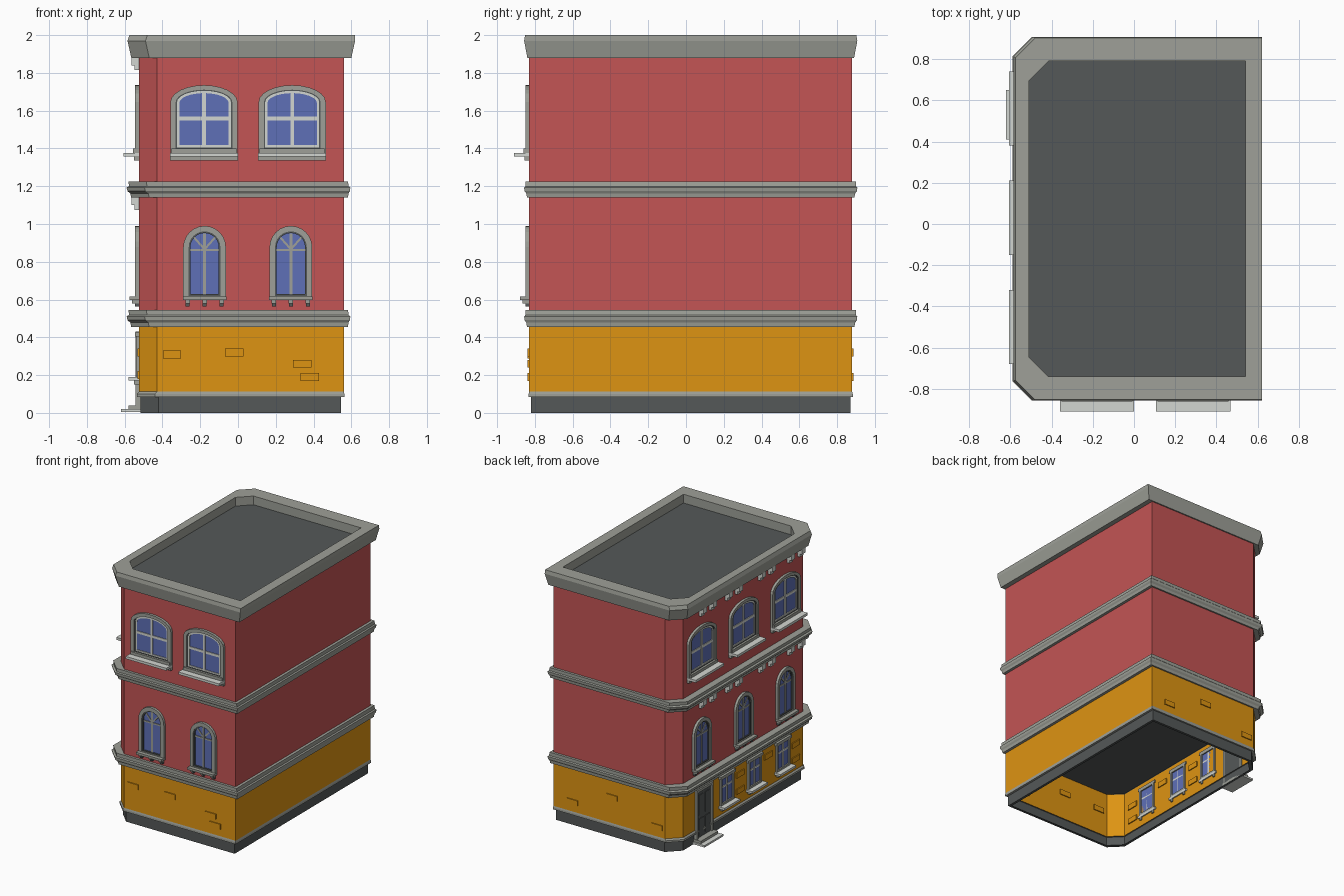
import bpy, bmesh, math
from mathutils import Matrix

if "Cube" in bpy.data.objects:
    bpy.data.objects.remove(bpy.data.objects["Cube"])

def material(name, rgb):
    m = bpy.data.materials.new(name)
    m.diffuse_color = (*rgb, 1)
    m.use_nodes = True
    m.node_tree.nodes["Principled BSDF"].inputs["Base Color"].default_value = m.diffuse_color
    return m

RED = material("red brick", (.546, .089, .089))
ORANGE = material("ochre plaster", (.73, .296, .006))
TRIM = material("grey stone", (.342, .352, .314))
LIGHT = material("light stone", (.65, .67, .635))
DARK = material("dark slate", (.089, .098, .098))
GLASS = material("blue glass", (.112, .162, .474))
MATS = [RED, ORANGE, TRIM, LIGHT, DARK, GLASS]

def add_object(name, mesh, matrix=None):
    o = bpy.data.objects.new(name, mesh)
    bpy.context.collection.objects.link(o)
    if matrix:
        o.matrix_world = matrix
    return o

def finish(bm, name):
    bmesh.ops.recalc_face_normals(bm, faces=bm.faces)
    me = bpy.data.meshes.new(name)
    bm.to_mesh(me)
    bm.free()
    for m in MATS:
        me.materials.append(m)
    return me

# ---- building shell: lofted rings of the footprint with two cut corners ----
X0, X1, Y0, Y1, CUT = -.525, .56, -.83, .88, .095

def ring(bm, z, l=0, r=0, y=0):
    a, b, c, d = X0 - l, X1 + r, Y0 - y, Y1 + y
    pts = [(a + CUT, c), (b, c), (b, d), (a + CUT, d), (a, d - CUT), (a, c + CUT)]
    return [bm.verts.new((p[0], p[1], z)) for p in pts]

def loft(name, rows, mat, cap=False):
    bm = bmesh.new()
    rings = [ring(bm, *row) for row in rows]
    for p, q in zip(rings, rings[1:]):
        for i in range(6):
            j = (i + 1) % 6
            bm.faces.new((p[i], p[j], q[j], q[i]))
    if cap:
        bm.faces.new(rings[-1])
    for f in bm.faces:
        f.material_index = MATS.index(mat)
    add_object(name, finish(bm, name))

loft("plinth", [(0, -.03, -.035, -.03), (0, -.01, -.015, -.01), (.09, -.01, -.015, -.01)], DARK)
loft("plinth_trim", [(.085, -.02, -.02, -.02), (.085, .01, .003, .003), (.1, .01, .003, .003),
                     (.112, 0, 0, 0)], TRIM)
loft("ground_floor_wall", [(.09,), (.47,)], ORANGE)
loft("upper_walls", [(.5,), (1.9,)], RED)
loft("ground_ceiling", [(.46,), (.465,)], DARK, True)

# string courses between the storeys
for name, z, h in (("lower_band", .455, .09), ("upper_band", 1.14, .085)):
    loft(name, [(z,), (z, .04, .022, .012), (z + .25 * h, .045, .025, .015), (z + .4 * h, .06, .032, .025),
                (z + .62 * h, .065, .035, .027), (z + .7 * h, .052, .026, .02),
                (z + h, .055, .022, .02), (z + h,)], TRIM)

# parapet cornice and sunken roof
loft("cornice", [(1.88,), (1.88, .04, .04, .01), (1.97, .06, .06, .027), (2.0, .05, .06, .022),
                 (2.0, -.015, -.02, -.09), (1.93, -.015, -.02, -.09)], TRIM)
loft("roof", [(1.925, -.015, -.02, -.09), (1.93, -.015, -.02, -.09)], DARK, True)

# ---- details in wall coordinates: u across, z up, d outward ----
def outline(hw, z0, zs, rise, n=12):
    pts = [(-hw, z0), (hw, z0)]
    if rise == 0:
        return pts + [(hw, zs), (-hw, zs)]
    return pts + [(hw * math.cos(math.pi * i / n), zs + rise * math.sin(math.pi * i / n))
                  for i in range(n + 1)]

def prism(bm, pts, d0, d1, mat, hole=None):
    """Extruded outline, optionally with a matching hole."""
    lay = lambda ps, d: [bm.verts.new((u, -d, z)) for u, z in ps]
    n, faces = len(pts), []
    a, b = lay(pts, d0), lay(pts, d1)
    if hole:
        c, e = lay(hole, d0), lay(hole, d1)
    for i in range(n):
        j = (i + 1) % n
        faces.append((a[i], a[j], b[j], b[i]))
        if hole:
            faces += [(b[i], b[j], e[j], e[i]), (e[i], e[j], c[j], c[i]), (c[i], c[j], a[j], a[i])]
    if not hole:
        faces += [a, b]
    for f in faces:
        bm.faces.new(f).material_index = MATS.index(mat)

def box(bm, u0, u1, z0, z1, d0, d1, mat):
    prism(bm, [(u0, z0), (u1, z0), (u1, z1), (u0, z1)], d0, d1, mat)

def bar(bm, p, q, w, d, mat):
    dx, dz = q[0] - p[0], q[1] - p[1]
    k = w / 2 / math.hypot(dx, dz)
    nx, nz = -dz * k, dx * k
    prism(bm, [(p[0] + nx, p[1] + nz), (q[0] + nx, q[1] + nz),
               (q[0] - nx, q[1] - nz), (p[0] - nx, p[1] - nz)], 0, d, mat)

def front(x, z=0):
    return Matrix.Translation((x, Y0, z))

def left(y, z=0):
    return Matrix.Translation((X0, y, z)) @ Matrix.Rotation(-math.pi / 2, 4, 'Z')

def back(x, z=0):
    return Matrix.Translation((x, Y1, z)) @ Matrix.Rotation(math.pi, 4, 'Z')

def place(name, mesh, spots):
    for i, m in enumerate(spots):
        add_object(f"{name}_{i + 1}", mesh, m)

# wide arched windows on the top floor
bm = bmesh.new()
o1, o2, o3 = outline(.178, 1.37, 1.645, .09), outline(.15, 1.4, 1.645, .066), outline(.143, 1.405, 1.645, .06)
o4 = outline(.131, 1.417, 1.64, .053)
prism(bm, o1, 0, .02, TRIM, o2)
prism(bm, o2, 0, .013, DARK, o3)
prism(bm, o3, 0, .01, LIGHT, o4)
prism(bm, o4, 0, .004, GLASS)
box(bm, -.01, .01, 1.41, 1.695, 0, .01, LIGHT)
box(bm, -.135, .135, 1.548, 1.568, 0, .009, LIGHT)
box(bm, -.18, .18, 1.335, 1.36, 0, .025, TRIM)
box(bm, -.18, .18, 1.357, 1.377, 0, .08, LIGHT)
box(bm, -.172, .172, 1.377, 1.4, 0, .03, TRIM)
place("top_window", finish(bm, "top_window"),
      [front(-.18), front(.287), left(.56), left(.03), left(-.5)])

# narrow round-headed windows on the middle floor
bm = bmesh.new()
o1, o2, o3 = outline(.113, .61, .877, .113), outline(.084, .62, .877, .084), outline(.075, .629, .877, .075)
prism(bm, o1, 0, .02, TRIM, o2)
prism(bm, o2, 0, .013, DARK, o3)
prism(bm, o3, 0, .004, GLASS)
box(bm, -.008, .008, .629, .95, 0, .01, TRIM)
box(bm, -.075, .075, .856, .868, 0, .009, TRIM)
for s in (-1, 1):
    bar(bm, (0, .866), (s * .055, .928), .011, .008, TRIM)
box(bm, -.115, .115, .597, .615, 0, .05, TRIM)
for u in (-.09, 0, .09):
    box(bm, u - .012, u + .012, .58, .597, 0, .035, TRIM)
    box(bm, u - .01, u + .01, .562, .58, 0, .02, DARK)
place("middle_window", finish(bm, "middle_window"),
      [front(-.177), front(.28), left(.56), left(.03), left(-.5)])

# small square windows on the ground floor
bm = bmesh.new()
o1, o2 = outline(.085, .19, .415, 0), outline(.066, .205, .397, 0)
prism(bm, o1, -.01, .015, TRIM, o2)
prism(bm, o2, 0, .004, GLASS)
box(bm, -.007, .007, .205, .397, 0, .01, LIGHT)
box(bm, -.066, .066, .325, .338, 0, .009, LIGHT)
box(bm, -.095, .095, .405, .425, -.01, .02, TRIM)
box(bm, -.1, .1, .172, .19, -.01, .055, LIGHT)
for u in (-.07, .07):
    box(bm, u - .01, u + .01, .15, .172, -.01, .025, TRIM)
place("ground_window", finish(bm, "ground_window"), [left(.24), left(-.11), left(-.47)])

# front door with steps
bm = bmesh.new()
o1, o2 = outline(.105, .02, .43, 0), outline(.085, .03, .41, 0)
prism(bm, o1, -.01, .018, TRIM, o2)
prism(bm, o2, -.01, .006, DARK)
for u in (-.04, .04):
    for z0, z1 in ((.06, .19), (.22, .38)):
        box(bm, u - .028, u + .028, z0, z1, 0, .011, DARK)
box(bm, -.12, .12, .005, .02, -.01, .095, LIGHT)
box(bm, -.11, .11, .02, .04, -.01, .055, TRIM)
place("door", finish(bm, "door"), [left(.53)])

# stepped corbels under the cornice and the upper band
bm = bmesh.new()
box(bm, -.022, .022, -.04, 0, 0, .04, LIGHT)
box(bm, -.022, .022, -.065, -.04, 0, .022, LIGHT)
place("corbel", finish(bm, "corbel"),
      [left(y + s * .065, z) for z in (1.88, 1.14) for y in (.5, .17, -.25, -.62) for s in (-1, 1)])

# stray bricks showing through the plaster
bm = bmesh.new()
box(bm, -.048, .048, -.021, .021, -.008, .008, ORANGE)
place("plaster_brick", finish(bm, "plaster_brick"),
      [front(-.35, .31), front(-.02, .32), front(.34, .26), front(.38, .19),
       back(.39, .19), back(.04, .32), back(-.36, .19),
       left(.065, .35), left(.065, .22), left(-.29, .36), left(-.64, .32), left(-.64, .2)])
